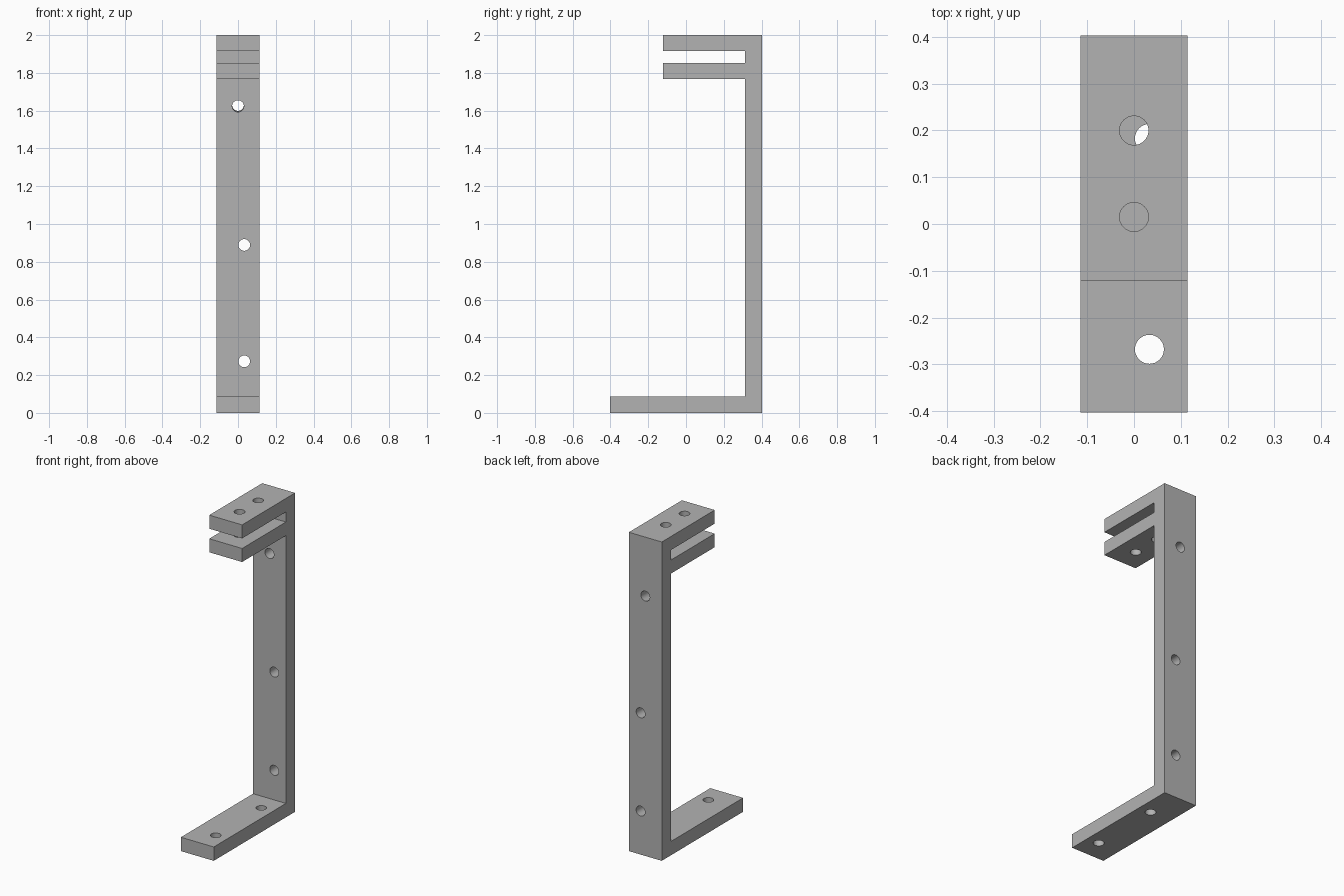
import bpy, bmesh
from math import pi, atan2
from mathutils import Matrix, Vector

cube = bpy.data.objects.get("Cube")
if cube:
    bpy.data.objects.remove(cube, do_unlink=True)

HALF_WIDTH = 0.114
HOLE_RADIUS = 0.031
FRONT, PRONG, INNER, BACK = -0.403, -0.122, 0.312, 0.403

grey = bpy.data.materials.new("plain grey")
grey.use_nodes = True
grey.diffuse_color = (0.45, 0.45, 0.45, 1)
grey.node_tree.nodes["Principled BSDF"].inputs["Base Color"].default_value = grey.diffuse_color


def make_object(name, bm):
    bmesh.ops.recalc_face_normals(bm, faces=bm.faces)
    mesh = bpy.data.meshes.new(name)
    bm.to_mesh(mesh)
    bm.free()
    mesh.materials.append(grey)
    obj = bpy.data.objects.new(name, mesh)
    bpy.context.collection.objects.link(obj)
    return obj


# Bracket: side profile (y, z) extruded across the width
profile = [(FRONT, 0), (BACK, 0), (BACK, 2), (PRONG, 2), (PRONG, 1.915),
           (INNER, 1.915), (INNER, 1.852), (PRONG, 1.852), (PRONG, 1.767),
           (INNER, 1.767), (INNER, 0.087), (FRONT, 0.087)]
bm = bmesh.new()
face = bm.faces.new([bm.verts.new((-HALF_WIDTH, y, z)) for y, z in profile])
side = bmesh.ops.extrude_face_region(bm, geom=[face])
bmesh.ops.translate(bm, vec=(2 * HALF_WIDTH, 0, 0),
                    verts=[v for v in side["geom"] if isinstance(v, bmesh.types.BMVert)])
bracket = make_object("bracket", bm)

# Screw holes: centre, length, and tilt about x
holes = [((0, y, 1.885), 0.4, 0) for y in (0.015, 0.2)]
holes += [((0.033, y, 0.04), 0.3, 0) for y in (-0.268, 0.183)]
wall = (INNER + BACK) / 2
holes += [((0.033, wall, z), 0.2, pi / 2) for z in (0.273, 0.889)]
holes += [((0, wall, 1.627), 0.2, pi / 2 + atan2(0.006, BACK - INNER))]

bm = bmesh.new()
for centre, length, tilt in holes:
    bmesh.ops.create_cone(bm, cap_ends=True, segments=32, depth=length,
                          radius1=HOLE_RADIUS, radius2=HOLE_RADIUS,
                          matrix=Matrix.Translation(Vector(centre)) @ Matrix.Rotation(tilt, 4, 'X'))
cutter = make_object("hole_cutter", bm)
cutter.hide_render = True

# Cut the holes and remove the cutter
cut = bracket.modifiers.new("holes", 'BOOLEAN')
cut.operation = 'DIFFERENCE'
cut.solver = 'EXACT'
cut.object = cutter
bpy.context.view_layer.objects.active = bracket
bracket.select_set(True)
bpy.ops.object.modifier_apply(modifier=cut.name)
bpy.data.objects.remove(cutter, do_unlink=True)

# Smooth hole walls, crisp edges
bpy.ops.object.shade_smooth_by_angle(angle=pi / 6)
